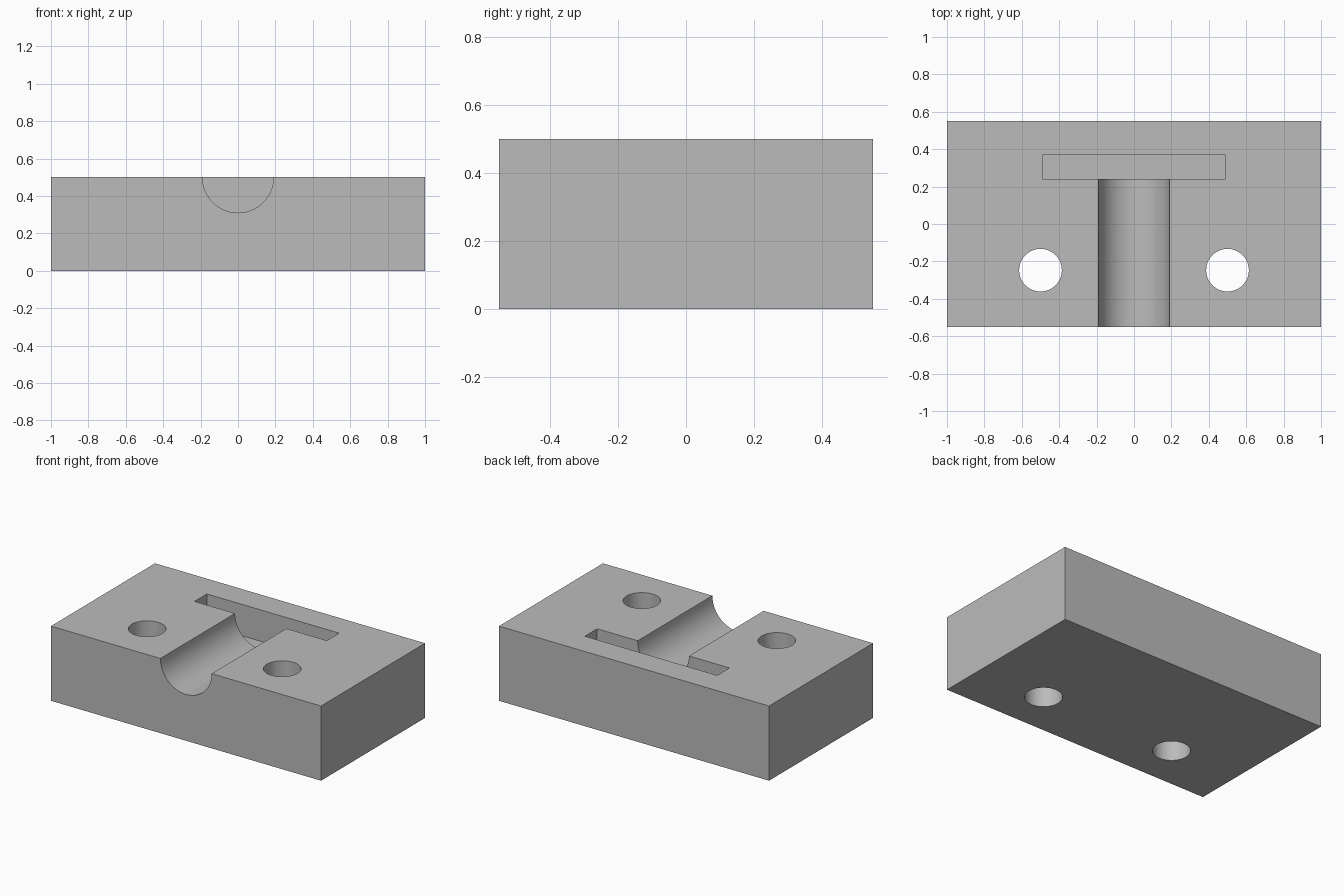
import bpy
import math

cube = bpy.data.objects.get("Cube")
if cube:
    bpy.data.objects.remove(cube, do_unlink=True)

WIDTH, DEPTH, HEIGHT = 2.0, 1.1, 0.5

grey = bpy.data.materials.new("plain grey")
grey.use_nodes = True
colour = (0.5, 0.5, 0.5, 1)
grey.diffuse_color = colour
grey.node_tree.nodes["Principled BSDF"].inputs["Base Color"].default_value = colour


def finish(name):
    obj = bpy.context.object
    obj.name = name
    bpy.ops.object.transform_apply(location=True, rotation=True, scale=True)
    obj.data.materials.append(grey)
    return obj


def box(name, low, high):
    centre = [(a + b) / 2 for a, b in zip(low, high)]
    bpy.ops.mesh.primitive_cube_add(size=1, location=centre)
    bpy.context.object.scale = [b - a for a, b in zip(low, high)]
    return finish(name)


def cylinder(name, radius, length, centre, tilt=0):
    bpy.ops.mesh.primitive_cylinder_add(
        vertices=64, radius=radius, depth=length, location=centre, rotation=(tilt, 0, 0))
    return finish(name)


# Solid block
block = box("block", (-WIDTH / 2, -DEPTH / 2, 0), (WIDTH / 2, DEPTH / 2, HEIGHT))

# Half-round channel from the front face into the slot
cutters = [cylinder("channel_cutter", 0.19, 1.0, (0, -0.2, HEIGHT), math.pi / 2)]

# Cross slot at the end of the channel
cutters.append(box("slot_cutter", (-0.49, 0.24, HEIGHT - 0.21), (0.49, 0.37, HEIGHT + 0.3)))

# Bolt holes right through the block
for side, x in (("left", 0.5), ("right", -0.5)):
    cutters.append(cylinder(side + "_hole_cutter", 0.114, 1.0, (x, -0.247, HEIGHT / 2)))

# Carve the block, then discard the cutters
bpy.ops.object.select_all(action="DESELECT")
block.select_set(True)
bpy.context.view_layer.objects.active = block
for cutter in cutters:
    cutter.hide_render = True
    cut = block.modifiers.new(cutter.name, "BOOLEAN")
    cut.operation = "DIFFERENCE"
    cut.solver = "EXACT"
    cut.object = cutter
    bpy.ops.object.modifier_apply(modifier=cut.name)
    bpy.data.objects.remove(cutter, do_unlink=True)

bpy.ops.object.shade_smooth_by_angle(angle=math.radians(30))
